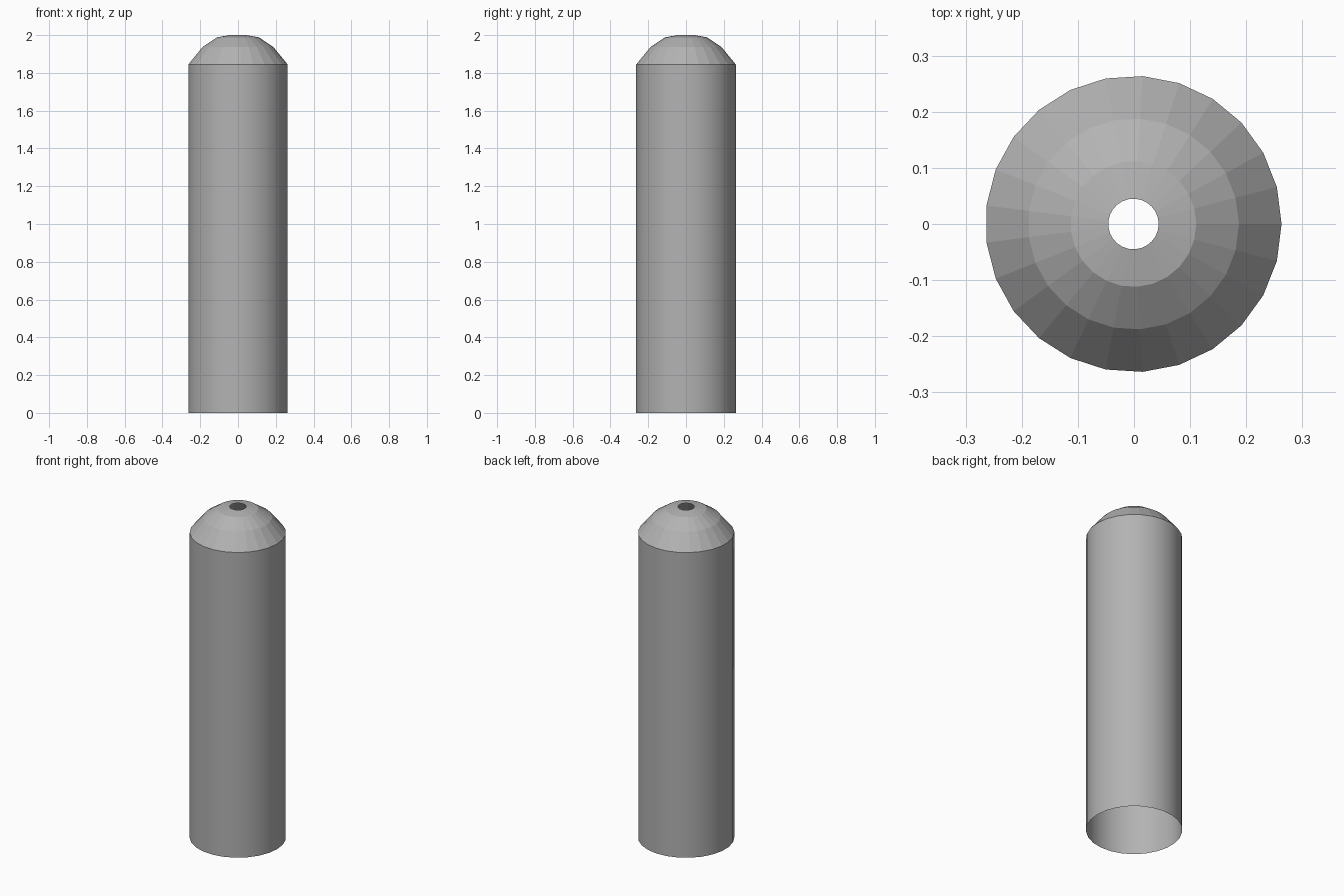
import bpy, bmesh
from math import cos, sin, tau

if "Cube" in bpy.data.objects:
    bpy.data.objects.remove(bpy.data.objects["Cube"])

SIDES = 25
X_OFF = -0.001  # odd side count: recentre the bounding box

grey = bpy.data.materials.new("dark_grey")
grey.diffuse_color = (0.45, 0.45, 0.45, 1)
grey.use_nodes = True
grey.node_tree.nodes["Principled BSDF"].inputs["Base Color"].default_value = grey.diffuse_color


def lathe(name, profile, smooth):
    """Revolve an open (radius, z) profile around the z axis."""
    bm = bmesh.new()
    rings = [[bm.verts.new((r * cos(tau * i / SIDES) + X_OFF,
                            r * sin(tau * i / SIDES), z))
              for i in range(SIDES)] for r, z in profile]
    for low, high in zip(rings, rings[1:]):
        for i in range(SIDES):
            j = (i + 1) % SIDES
            face = bm.faces.new((low[i], low[j], high[j], high[i]))
            face.smooth = smooth
    mesh = bpy.data.meshes.new(name)
    bm.to_mesh(mesh)
    bm.free()
    mesh.materials.append(grey)
    obj = bpy.data.objects.new(name, mesh)
    bpy.context.collection.objects.link(obj)
    return obj


# Open-bottomed tube
lathe("body", [(0.264, 0), (0.264, 1.845)], True)

# Faceted dome with a round hole at the top
lathe("dome_cap", [(0.264, 1.845), (0.188, 1.937), (0.112, 1.988), (0.045, 2.0)], False)
